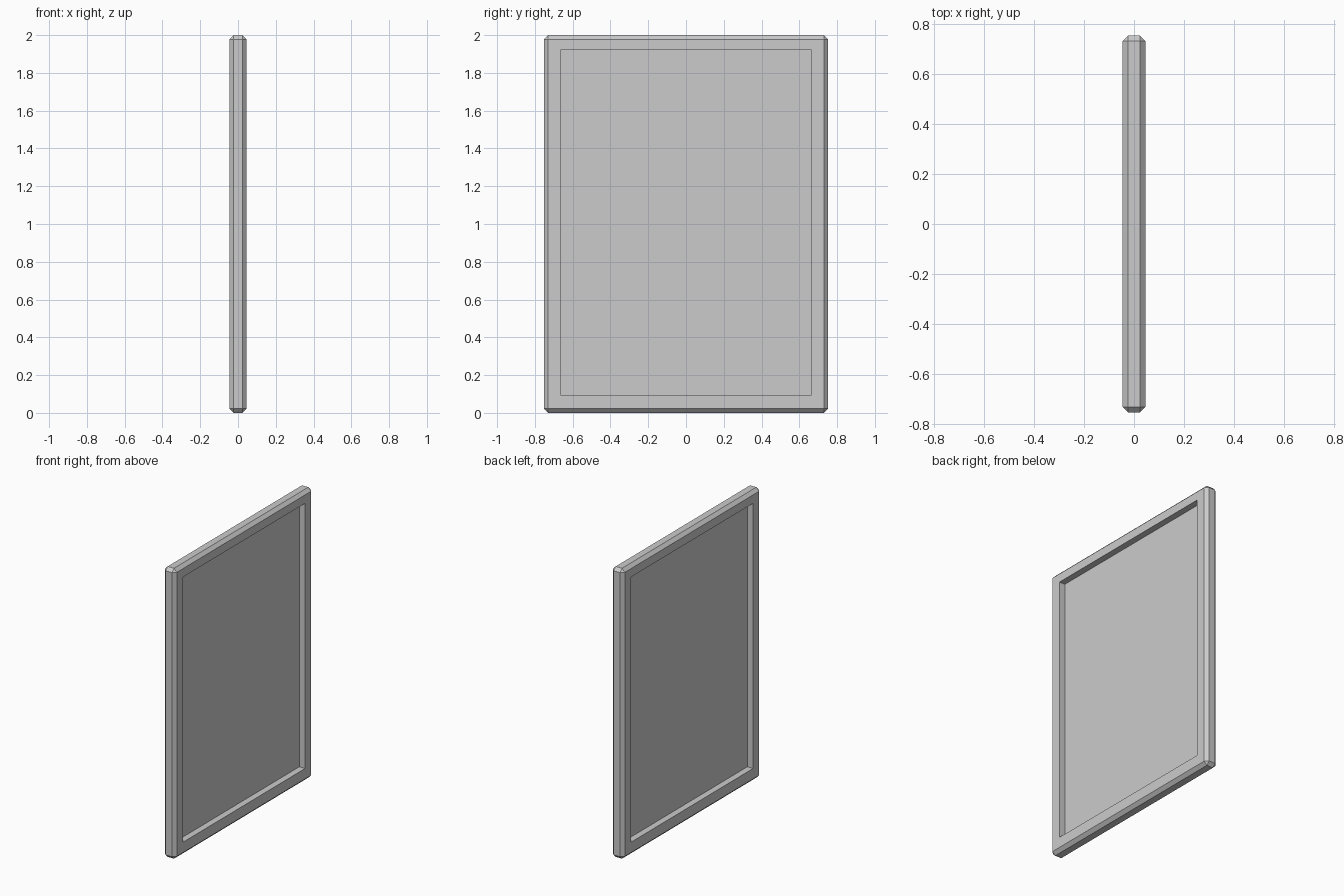
import bpy, bmesh
from mathutils import Matrix, Vector

if "Cube" in bpy.data.objects:
    bpy.data.objects.remove(bpy.data.objects["Cube"])

HALF_X, HALF_Y, HEIGHT = 0.046, 0.753, 2.0
CHAMFER = 0.022
OPEN_Y, OPEN_LOW, OPEN_HIGH = 0.664, 0.094, 1.92
PANEL_X = 0.002  # half thickness of the thin centre panel

# Upright slab with chamfered edges
bm = bmesh.new()
size = Matrix.Diagonal((2 * HALF_X, 2 * HALF_Y, HEIGHT, 1))
bmesh.ops.create_cube(bm, size=1, matrix=Matrix.Translation((0, 0, HEIGHT / 2)) @ size)
bmesh.ops.bevel(bm, geom=bm.edges[:], offset=CHAMFER, offset_type='OFFSET',
                segments=1, affect='EDGES')

# Recess both broad sides, leaving a rectangular border
for side in (-1, 1):
    face = max(bm.faces, key=lambda f: f.calc_center_median().x * side + f.calc_area())
    face = next(f for f in bm.faces if f.normal.x * side > 0.99 and f.calc_area() > 1)
    bmesh.ops.inset_region(bm, faces=[face], thickness=0.06, use_even_offset=True)
    for v in face.verts:
        v.co.y = OPEN_Y if v.co.y > 0 else -OPEN_Y
        v.co.z = OPEN_HIGH if v.co.z > HEIGHT / 2 else OPEN_LOW
    bmesh.ops.inset_region(bm, faces=[face], thickness=0)
    for v in face.verts:
        v.co.x = side * PANEL_X

bmesh.ops.recalc_face_normals(bm, faces=bm.faces[:])
mesh = bpy.data.meshes.new("framed_panel")
bm.to_mesh(mesh)
bm.free()
bpy.context.collection.objects.link(bpy.data.objects.new("framed_panel", mesh))
